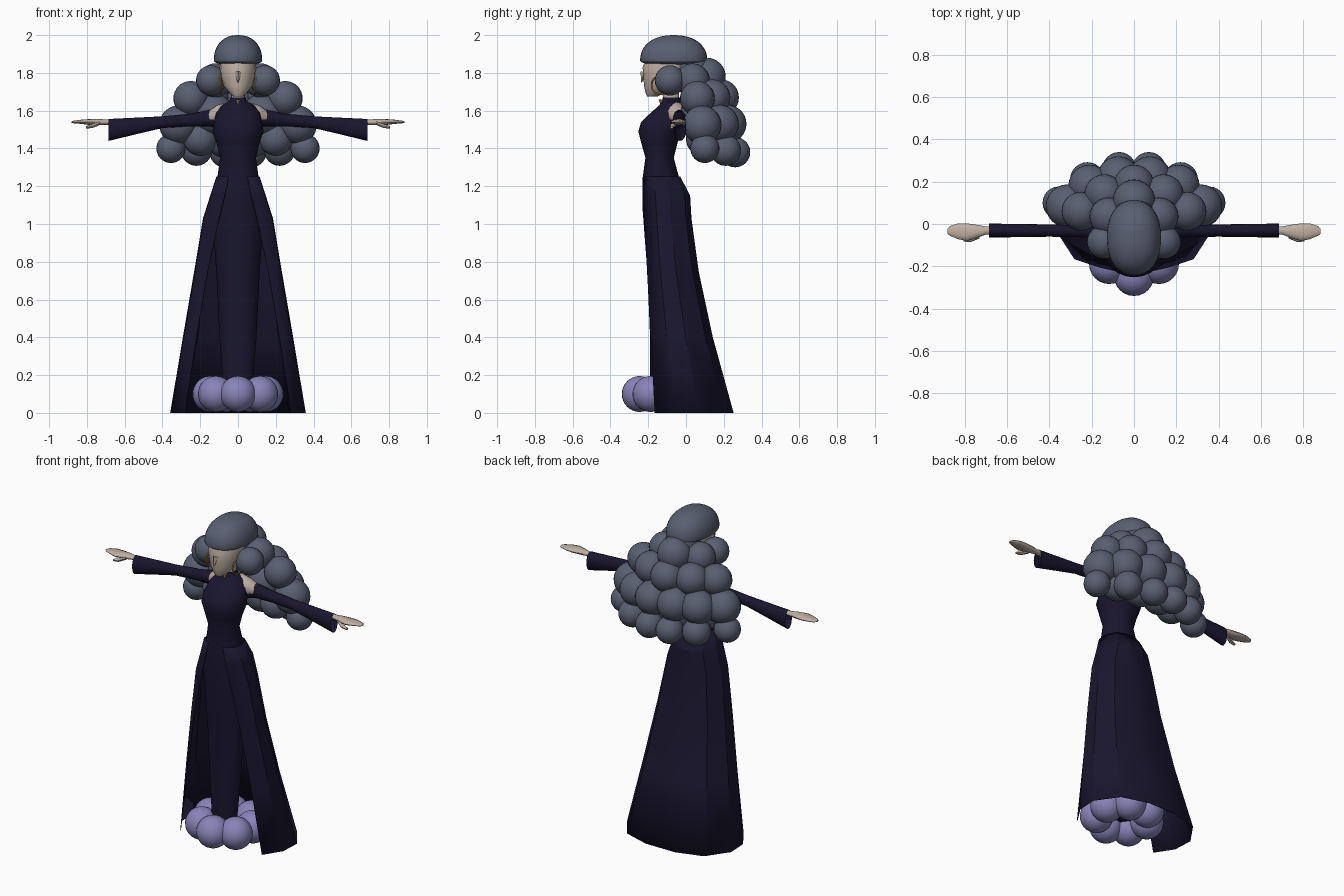
import bpy, bmesh, math
from mathutils import Matrix, Vector


def material(name, rgb):
    m = bpy.data.materials.new(name)
    m.diffuse_color = (*rgb, 1)
    return m


HAIR = material("hair_grey", (0.10, 0.115, 0.165))
DRESS = material("dress_navy", (0.010, 0.008, 0.028))
SKIN = material("skin", (0.52, 0.43, 0.37))
PUFF = material("lavender", (0.25, 0.23, 0.48))
GOLD = material("gold", (0.6, 0.35, 0.05))


def finish(bm, name, mat, mirror=False, angle=45):
    bmesh.ops.recalc_face_normals(bm, faces=bm.faces)
    me = bpy.data.meshes.new(name)
    bm.to_mesh(me)
    bm.free()
    me.materials.append(mat)
    ob = bpy.data.objects.new(name, me)
    bpy.context.collection.objects.link(ob)
    if mirror:
        ob.modifiers.new("mirror", 'MIRROR').use_mirror_merge = False
    bpy.ops.object.select_all(action='DESELECT')
    ob.select_set(True)
    bpy.context.view_layer.objects.active = ob
    bpy.ops.object.shade_smooth_by_angle(angle=math.radians(angle))
    return ob


def skin_rings(bm, rings, closed=True):
    vs = [[bm.verts.new(p) for p in r] for r in rings]
    n = len(vs[0])
    for a, b in zip(vs, vs[1:]):
        for i in range(n if closed else n - 1):
            j = (i + 1) % n
            bm.faces.new((a[i], a[j], b[j], b[i]))
    return vs


def loft(name, rows, mat, axis='z', sides=16, mirror=False, caps=True):
    """rows: (position on axis, min and max of A, min and max of B), elliptical sections"""
    rings = []
    for t, a0, a1, b0, b1 in rows:
        ring = []
        for k in range(sides):
            w = math.tau * k / sides
            a = (a0 + a1) / 2 + (a1 - a0) / 2 * math.cos(w)
            b = (b0 + b1) / 2 + (b1 - b0) / 2 * math.sin(w)
            ring.append((a, b, t) if axis == 'z' else (t, a, b))
        rings.append(ring)
    bm = bmesh.new()
    vs = skin_rings(bm, rings)
    if caps:
        bm.faces.new(vs[0])
        bm.faces.new(vs[-1])
    return finish(bm, name, mat, mirror)


def balls(name, items, mat, mirror=False):
    bm = bmesh.new()
    for x, y, z, r in items:
        for s in ((1, -1) if mirror and x else (1,)):
            bmesh.ops.create_uvsphere(bm, u_segments=24, v_segments=16, radius=r,
                                      matrix=Matrix.Translation((s * x, y, z)))
    return finish(bm, name, mat, angle=60)


# Hair cap: rounded egg with a flattened underside
bm = bmesh.new()
bmesh.ops.create_uvsphere(bm, u_segments=32, v_segments=24, radius=1)
for v in bm.verts:
    x, y, z = (math.copysign(abs(c) ** 0.9, c) for c in v.co)
    v.co = (0.128 * x, -0.065 + 0.178 * y, 1.865 + z * (0.135 if z > 0 else 0.025))
finish(bm, "hair_cap", HAIR, angle=80)

# Hair curls in widening rows down the back
balls("hair_curls", [
    (0.142, -0.085, 1.76, 0.08), (0, 0.03, 1.82, 0.1),
    (0, 0.11, 1.78, 0.1), (0.12, 0.035, 1.76, 0.09),
    (0, 0.185, 1.67, 0.095), (0.14, 0.14, 1.67, 0.095), (0.25, 0.06, 1.665, 0.092),
    (0.075, 0.22, 1.53, 0.1), (0.21, 0.18, 1.53, 0.1), (0.315, 0.085, 1.525, 0.102),
    (0.07, 0.26, 1.38, 0.08), (0.22, 0.21, 1.39, 0.082), (0.355, 0.10, 1.40, 0.077),
    (0.13, 0.08, 1.58, 0.11), (0.2, 0.09, 1.45, 0.09), (0.07, 0.14, 1.45, 0.1),
], HAIR, mirror=True)

# Puffs around the feet
balls("foot_puffs", [(0.15 * math.sin(math.tau * k / 7), -0.095 - 0.15 * math.cos(math.tau * k / 7),
                      0.1, 0.095) for k in range(7)], PUFF)

# Head, neck and nose
loft("head", [
    (1.675, -0.025, 0.025, -0.205, -0.15), (1.69, -0.042, 0.042, -0.213, -0.12),
    (1.73, -0.075, 0.075, -0.222, -0.05), (1.78, -0.092, 0.092, -0.226, 0.0),
    (1.83, -0.097, 0.097, -0.23, 0.02), (1.90, -0.09, 0.09, -0.2, 0.02)], SKIN)
loft("neck", [(1.6, -0.045, 0.045, -0.125, -0.03), (1.65, -0.036, 0.036, -0.12, -0.035),
              (1.75, -0.036, 0.036, -0.13, -0.04)], SKIN)
bm = bmesh.new()
bmesh.ops.create_cone(bm, cap_ends=True, segments=4, radius1=0.018, radius2=0.003, depth=0.06,
                      matrix=Matrix.Translation((0, -0.229, 1.775)) @ Matrix.Rotation(math.radians(-12), 4, 'X')
                      @ Matrix.Scale(-1, 4, (0, 0, 1)).inverted())
for v in bm.verts:
    if v.co.z < 1.76:
        v.co.z = 1.75
finish(bm, "nose", SKIN)

# Gown: slim skirt, waist, bust and high collar
loft("gown", [
    (0.1, -0.075, 0.075, -0.19, -0.08), (0.4, -0.098, 0.098, -0.19, -0.06),
    (0.75, -0.115, 0.115, -0.205, -0.03), (1.08, -0.14, 0.14, -0.23, 0.0),
    (1.24, -0.11, 0.11, -0.23, -0.035), (1.35, -0.095, 0.095, -0.215, -0.065),
    (1.43, -0.115, 0.115, -0.237, -0.045), (1.49, -0.135, 0.135, -0.252, -0.02),
    (1.54, -0.128, 0.128, -0.238, 0.0), (1.59, -0.115, 0.115, -0.185, 0.0),
    (1.63, -0.085, 0.085, -0.14, -0.02), (1.65, -0.045, 0.045, -0.127, -0.03),
    (1.67, -0.04, 0.04, -0.124, -0.033)], DRESS, sides=20)

# Overskirt: open at the front, flaring to the hem (z, edge x, front y, half width, back y)
SKIRT = [(1.25, 0.05, -0.222, 0.113, -0.032), (1.15, 0.07, -0.225, 0.145, 0.02),
         (1.03, 0.1, -0.218, 0.183, 0.027), (0.75, 0.16, -0.205, 0.23, 0.065),
         (0.4, 0.22, -0.185, 0.29, 0.14), (0.0, 0.28, -0.165, 0.357, 0.25)]
rings = []
for z, ex, fy, w, by in SKIRT:
    half = [(ex, 0), (0.98 * w, 0.26), (w, 0.56), (0.74 * w, 0.88), (0.28 * w, 1)]
    pts = [(x, fy + (by - fy) * t, z) for x, t in half]
    rings.append(pts + [(-x, y, z) for x, y, z in reversed(pts)])
bm = bmesh.new()
skin_rings(bm, rings, closed=False)
ob = finish(bm, "overskirt", DRESS, angle=20)
sol = ob.modifiers.new("thickness", 'SOLIDIFY')
sol.thickness = 0.004
sol.offset = 0

# Bare shoulders, bell sleeves, hands and thumbs (mirrored)
loft("shoulders", [(0.05, -0.1, 0.0, 1.54, 1.645), (0.11, -0.1, 0.0, 1.53, 1.63),
                   (0.135, -0.08, -0.0, 1.53, 1.612), (0.17, -0.06, -0.005, 1.53, 1.59)],
     SKIN, 'x', mirror=True)
loft("sleeves", [(0.115, -0.085, 0.005, 1.51, 1.585), (0.15, -0.07, 0.003, 1.517, 1.604),
                 (0.26, -0.062, 0.0, 1.517, 1.583), (0.4, -0.06, -0.002, 1.508, 1.57),
                 (0.54, -0.062, 0.0, 1.475, 1.563), (0.685, -0.064, 0.002, 1.44, 1.556)],
     DRESS, 'x', mirror=True, caps=False)
loft("hands", [(0.5, -0.055, -0.01, 1.525, 1.555), (0.7, -0.05, -0.012, 1.525, 1.553),
               (0.74, -0.065, -0.004, 1.523, 1.557), (0.79, -0.08, 0.003, 1.525, 1.555),
               (0.83, -0.072, 0.003, 1.53, 1.552), (0.87, -0.055, -0.01, 1.533, 1.547),
               (0.882, -0.045, -0.025, 1.536, 1.543)], SKIN, 'x', sides=12, mirror=True)
loft("thumbs", [(0.73, -0.068, -0.04, 1.525, 1.545), (0.77, -0.085, -0.06, 1.508, 1.53),
                (0.805, -0.083, -0.068, 1.505, 1.518)], SKIN, 'x', sides=8, mirror=True)

# Hoop earrings
bm = bmesh.new()
hoop = []
for k in range(25):
    w = math.tau * k / 24
    d = Vector((0, math.cos(w), math.sin(w)))
    hoop.append([Vector((0.092, -0.135, 1.735)) + d * (0.048 + 0.004 * math.cos(q * math.tau / 6))
                 + Vector((0.004 * math.sin(q * math.tau / 6), 0, 0)) for q in range(6)])
skin_rings(bm, hoop)
bmesh.ops.remove_doubles(bm, verts=bm.verts, dist=1e-5)
finish(bm, "earrings", GOLD, mirror=True)

# Collar pendant
bm = bmesh.new()
bmesh.ops.create_cone(bm, cap_ends=True, segments=6, radius1=0.002, radius2=0.014, depth=0.03,
                      matrix=Matrix.Translation((0, -0.132, 1.645)))
finish(bm, "pendant", GOLD)
